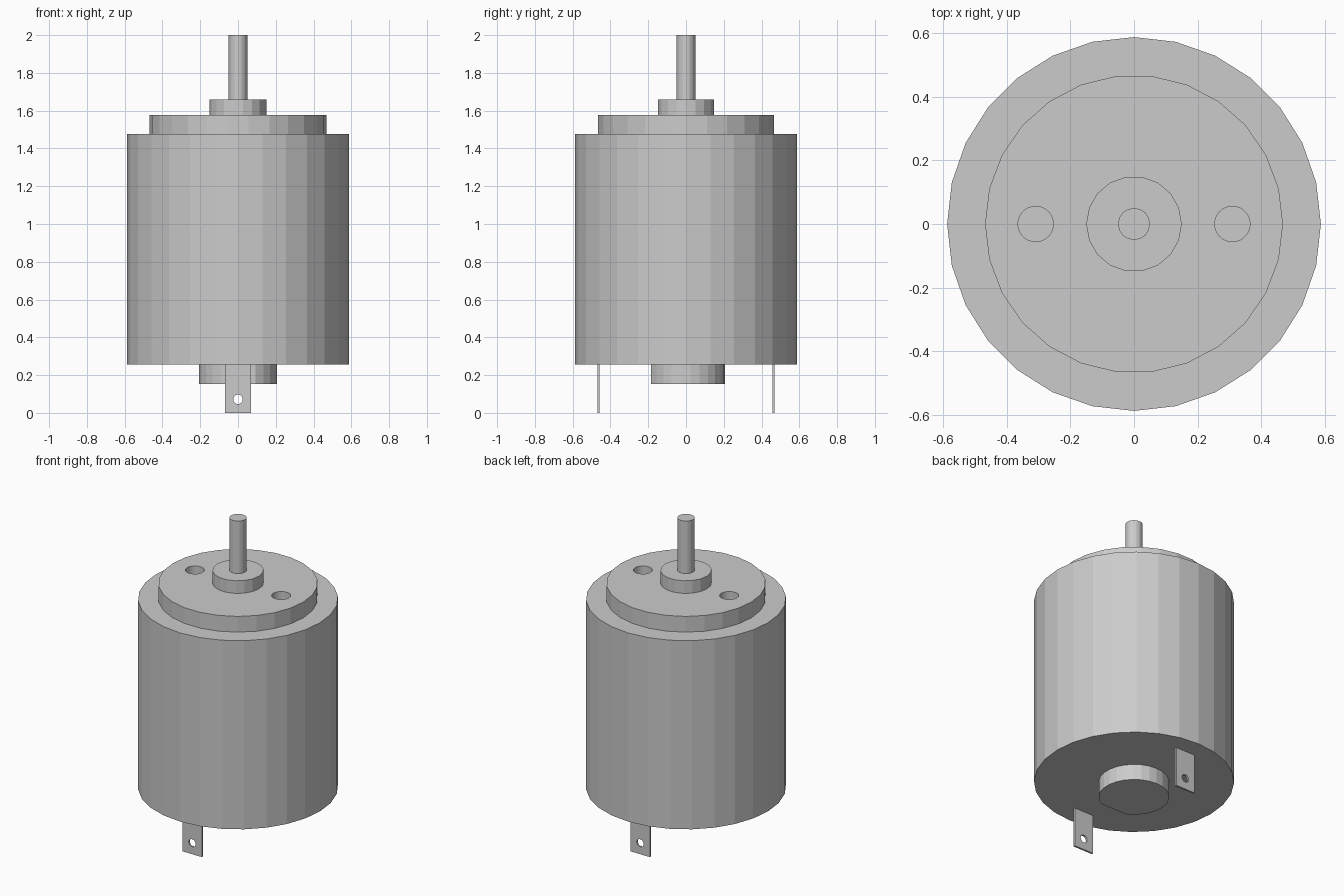
import bpy, bmesh, math
from mathutils import Matrix

cube = bpy.data.objects.get("Cube")
if cube:
    bpy.data.objects.remove(cube, do_unlink=True)

GREY = (0.6, 0.6, 0.6, 1.0)
steel = bpy.data.materials.new("grey steel")
steel.use_nodes = True
steel.diffuse_color = GREY
steel.node_tree.nodes["Principled BSDF"].inputs["Base Color"].default_value = GREY


def ring(radius, sides, cx=0.0, cy=0.0):
    """Points of a regular polygon whose first corner lies on +x."""
    step = math.tau / sides
    return [(cx + radius * math.cos(i * step), cy + radius * math.sin(i * step))
            for i in range(sides)]


def prism(name, outline, low, high, matrix=None):
    """Extrude a flat outline from one height to another."""
    bm = bmesh.new()
    face = bm.faces.new([bm.verts.new((x, y, low)) for x, y in outline])
    result = bmesh.ops.extrude_face_region(bm, geom=[face])
    top = [v for v in result["geom"] if isinstance(v, bmesh.types.BMVert)]
    bmesh.ops.translate(bm, vec=(0, 0, high - low), verts=top)
    if matrix:
        bmesh.ops.transform(bm, matrix=matrix, verts=bm.verts)
    bmesh.ops.recalc_face_normals(bm, faces=bm.faces)
    mesh = bpy.data.meshes.new(name)
    bm.to_mesh(mesh)
    bm.free()
    mesh.materials.append(steel)
    obj = bpy.data.objects.new(name, mesh)
    bpy.context.collection.objects.link(obj)
    return obj


def cut(target, cutter):
    cutter.hide_render = True
    cutter.hide_viewport = True
    cutter.display_type = 'WIRE'
    mod = target.modifiers.new("hole", 'BOOLEAN')
    mod.operation = 'DIFFERENCE'
    mod.solver = 'EXACT'
    mod.object = cutter


# Main can, front flange, bearing boss and output shaft
prism("motor_can", ring(0.587, 28), 0.255, 1.476)
flange = prism("front_flange", ring(0.468, 26), 1.476, 1.578)
prism("bearing_boss", ring(0.15, 18), 1.578, 1.66)
prism("output_shaft", ring(0.05, 16), 1.66, 2.0)

# Mounting screw holes in the flange
for side, x in (("right", -0.309), ("left", 0.309)):
    cut(flange, prism(side + "_screw_hole_cutter", ring(0.056, 18, x), 1.45, 1.6))

# Rear bearing housing: round with a flat facing the front
radius, flat = 0.207, 0.185
start = -math.asin(math.sqrt(1 - (flat / radius) ** 2)) * -1 - math.pi / 2
sweep = math.tau - 2 * (start + math.pi / 2)
steps = 22
housing = [(radius * math.cos(start + sweep * i / steps),
            radius * math.sin(start + sweep * i / steps)) for i in range(steps + 1)]
prism("rear_bearing_housing", housing, 0.153, 0.255)

# Solder terminals: thin upright tabs, each with an eyelet
upright = Matrix.Rotation(math.pi / 2, 4, 'X')
tab = [(-0.07, 0), (0.07, 0), (0.07, 0.255), (-0.07, 0.255)]
for side, y in (("front", -0.463), ("back", 0.463)):
    place = Matrix.Translation((0, y, 0)) @ upright
    terminal = prism(side + "_terminal", tab, -0.006, 0.006, place)
    cut(terminal, prism(side + "_eyelet_cutter", ring(0.025, 16, 0, 0.072), -0.03, 0.03, place))
